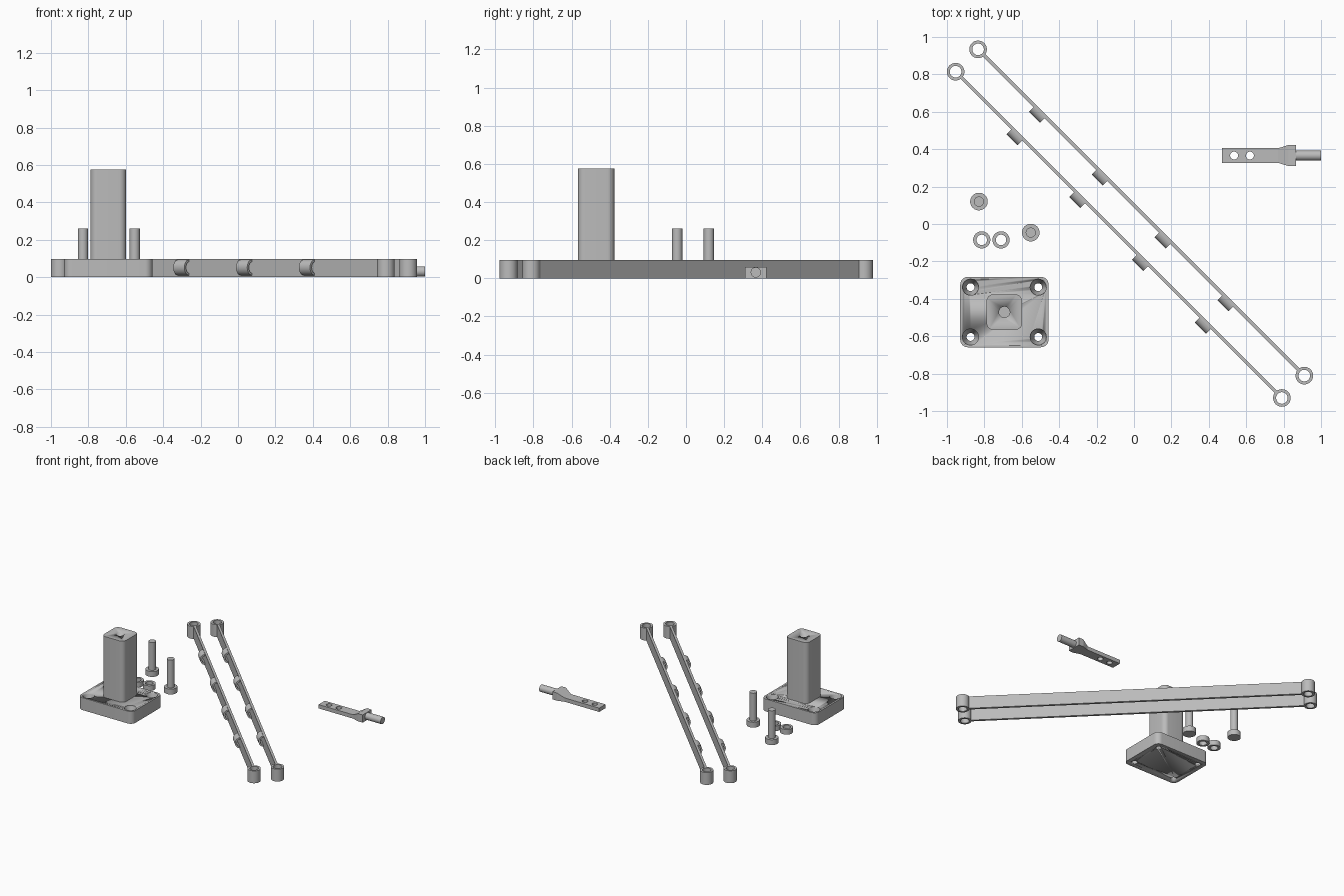
import bpy, bmesh, math
from mathutils import Matrix, Vector

if "Cube" in bpy.data.objects:
    bpy.data.objects.remove(bpy.data.objects["Cube"])

grey = bpy.data.materials.new("plain grey")
grey.diffuse_color = (0.5, 0.5, 0.5, 1)
grey.use_nodes = True
grey.node_tree.nodes["Principled BSDF"].inputs["Base Color"].default_value = grey.diffuse_color
H = 0.097  # shared height of base plate and arms


def finish(name, bm, matrix=None, smooth=True):
    bmesh.ops.recalc_face_normals(bm, faces=bm.faces[:])
    if matrix:
        bm.transform(matrix)
    me = bpy.data.meshes.new(name)
    bm.to_mesh(me)
    bm.free()
    me.materials.append(grey)
    ob = bpy.data.objects.new(name, me)
    bpy.context.collection.objects.link(ob)
    if smooth:
        bpy.ops.object.select_all(action='DESELECT')
        ob.select_set(True)
        bpy.context.view_layer.objects.active = ob
        bpy.ops.object.shade_smooth_by_angle(angle=math.radians(35))
    return ob


def prism(name, pts, direction, matrix=None):
    """Extrude a closed outline of 3D points along a direction."""
    bm = bmesh.new()
    face = bm.faces.new([bm.verts.new(p) for p in pts])
    out = bmesh.ops.extrude_face_region(bm, geom=[face])
    moved = [g for g in out["geom"] if isinstance(g, bmesh.types.BMVert)]
    bmesh.ops.translate(bm, verts=moved, vec=Vector(direction))
    return finish(name, bm, matrix)


def lathe(name, profile, matrix, closed=False, n=40):
    """Spin (radius, z) pairs round z; closed profiles make rings."""
    bm = bmesh.new()
    rows = []
    for r, z in profile:
        if r == 0:
            rows.append([bm.verts.new((0, 0, z))] * n)
        else:
            rows.append([bm.verts.new((r * math.cos(2 * math.pi * i / n),
                                       r * math.sin(2 * math.pi * i / n), z)) for i in range(n)])
    pairs = list(zip(rows, rows[1:]))
    if closed:
        pairs.append((rows[-1], rows[0]))
    for a, b in pairs:
        for i in range(n):
            j = (i + 1) % n
            bm.faces.new(list(dict.fromkeys((a[i], a[j], b[j], b[i]))))
    return finish(name, bm, matrix)


def ring(name, ro, ri, h, matrix):
    return lathe(name, [(ri, 0), (ro, 0), (ro, h), (ri, h)], matrix, closed=True)


def rounded_box(name, cx, cy, w, d, z0, z1, r, seg=8):
    pts = []
    for k, (sx, sy) in enumerate([(1, 1), (-1, 1), (-1, -1), (1, -1)]):
        for i in range(seg + 1):
            a = math.pi / 2 * (k + i / seg)
            pts.append((cx + sx * (w / 2 - r) + r * math.cos(a),
                        cy + sy * (d / 2 - r) + r * math.sin(a), z0))
    return prism(name, pts, (0, 0, z1 - z0))


def cut(target, cutter):
    cutter.hide_render = True
    cutter.hide_viewport = True
    m = target.modifiers.new("hole", 'BOOLEAN')
    m.operation, m.solver, m.object = 'DIFFERENCE', 'EXACT', cutter


at = lambda x, y, z=0: Matrix.Translation((x, y, z))

# base plate with four countersunk holes
bx, by = -0.693, -0.471
plate = rounded_box("base_plate", bx, by, 0.472, 0.376, 0, H, 0.04)
for sx in (-1, 1):
    for sy in (-1, 1):
        cut(plate, lathe("screw_hole_cutter",
                         [(0, -0.02), (0.021, -0.02), (0.021, 0.055), (0.043, H - 0.01), (0.043, H + 0.02), (0, H + 0.02)],
                         at(bx + sx * 0.181, by + sy * 0.133)))

# square post with a blind hole in its top
post = rounded_box("post", bx, by, 0.19, 0.19, H, 0.576, 0.036)
cut(post, lathe("post_hole_cutter", [(0, 0.38), (0.029, 0.38), (0.029, 0.6), (0, 0.6)], at(bx, by)))

# two bolts standing on their heads
for x, y in ((-0.829, 0.12), (-0.552, -0.046)):
    lathe("bolt", [(0, 0), (0.047, 0), (0.047, 0.042), (0.027, 0.042), (0.027, 0.26), (0, 0.26)], at(x, y))

# two collars
for x in (-0.814, -0.711):
    ring("collar", 0.046, 0.028, 0.04, at(x, -0.085))

# two diagonal arms: bar, end eyes and four half-loop clips each
half = 1.2335
for x, y in ((0.0385, 0.0615), (-0.0815, -0.058)):
    M = at(x, y) @ Matrix.Rotation(-math.pi / 4, 4, 'Z')
    e, t = half - 0.038, 0.009
    prism("arm_bar", [(-e, -t, 0), (e, -t, 0), (e, t, 0), (-e, t, 0)], (0, 0, H), M)
    for s in (-1, 1):
        ring("arm_eye", 0.047, 0.031, H, M @ at(s * half, 0))
    for i in range(4):
        cx = -half + 0.47 + 0.475 * i
        arc = []
        for ry, rz, order in ((0.037, 0.042, range(13)), (0.024, 0.03, range(12, -1, -1))):
            for k in order:
                a = math.pi * k / 12
                arc.append((cx - 0.042, -0.007 - ry * math.sin(a), 0.052 + rz * math.cos(a)))
        prism("arm_clip", arc, (0.084, 0, 0), M)

# bracket: thin tongue flaring up and out into a block
bm = bmesh.new()
cy = 0.366
rows = []
for x, w, h in ((0.47, 0.039, 0.03), (0.77, 0.039, 0.03), (0.825, 0.056, 0.06), (0.865, 0.056, 0.06)):
    rows.append([bm.verts.new(p) for p in ((x, cy - w, 0), (x, cy + w, 0), (x, cy + w, h), (x, cy - w, h))])
for a, b in zip(rows, rows[1:]):
    for i in range(4):
        j = (i + 1) % 4
        bm.faces.new((a[i], a[j], b[j], b[i]))
bm.faces.new(rows[0])
bm.faces.new(rows[-1])
bracket = finish("bracket", bm, smooth=False)
for x in (0.535, 0.62):
    cut(bracket, lathe("bracket_hole_cutter", [(0, -0.02), (0.021, -0.02), (0.021, 0.08), (0, 0.08)], at(x, cy)))

# round pin at the bracket end
lathe("bracket_pin", [(0, 0), (0.027, 0), (0.027, 0.14), (0, 0.14)],
      at(0.86, cy, 0.031) @ Matrix.Rotation(math.pi / 2, 4, 'Y'))
